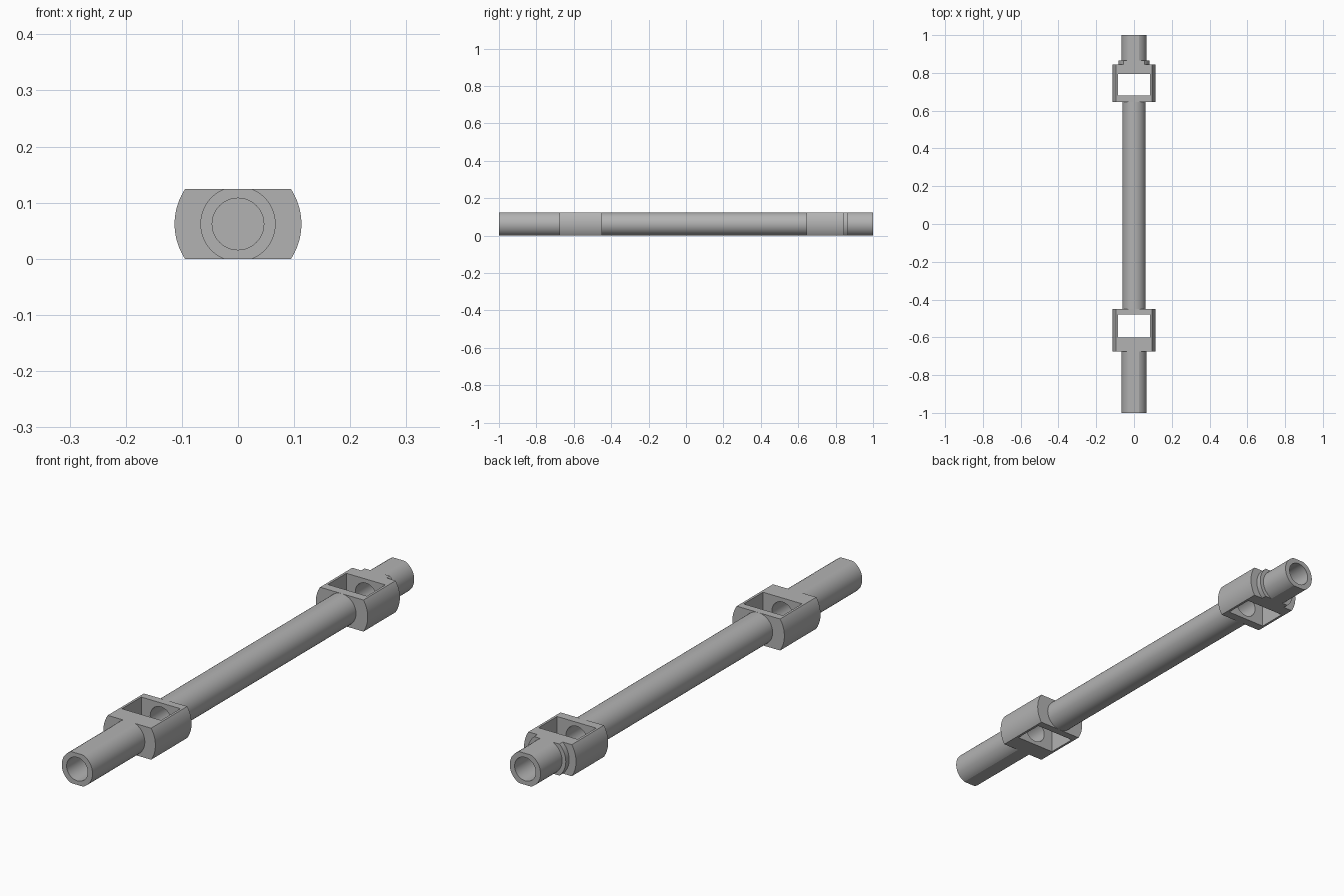
import bpy, bmesh, math

cube = bpy.data.objects.get("Cube")
if cube:
    bpy.data.objects.remove(cube)

HALF = 0.062          # half height of the whole shaft, also its axis height
BORE = 0.046

metal = bpy.data.materials.new("grey metal")
metal.use_nodes = True
metal.diffuse_color = (0.45, 0.45, 0.45, 1)
metal.node_tree.nodes["Principled BSDF"].inputs["Base Color"].default_value = (0.45, 0.45, 0.45, 1)


def link(name, bm):
    bmesh.ops.recalc_face_normals(bm, faces=bm.faces)
    mesh = bpy.data.meshes.new(name)
    bm.to_mesh(mesh)
    bm.free()
    mesh.materials.append(metal)
    obj = bpy.data.objects.new(name, mesh)
    bpy.context.collection.objects.link(obj)
    return obj


def bar(name, radius, y0, y1, steps=32):
    """Round bar along y, cut flat at the top and bottom limits."""
    limit = math.asin(min(1, HALF / radius))
    arc = [limit * (2 * i / steps - 1) for i in range(steps + 1)]
    side = [(radius * math.cos(a), radius * math.sin(a)) for a in arc]
    outline = side + [(-x, z) for x, z in reversed(side)]
    bm = bmesh.new()
    face = bm.faces.new([bm.verts.new((x, y0, z + HALF)) for x, z in outline])
    out = bmesh.ops.extrude_face_region(bm, geom=[face])["geom"]
    moved = [v for v in out if isinstance(v, bmesh.types.BMVert)]
    bmesh.ops.translate(bm, verts=moved, vec=(0, y1 - y0, 0))
    bmesh.ops.remove_doubles(bm, verts=bm.verts, dist=1e-5)
    return link(name, bm)


def window(y0, y1):
    bm = bmesh.new()
    bmesh.ops.create_cube(bm, size=1)
    bmesh.ops.scale(bm, verts=bm.verts, vec=(0.17, y1 - y0, 0.4))
    bmesh.ops.translate(bm, verts=bm.verts, vec=(0, (y0 + y1) / 2, HALF))
    return link("window_cutter", bm)


def cut(obj, cutters):
    for c in cutters:
        mod = obj.modifiers.new("cut", "BOOLEAN")
        mod.operation, mod.solver, mod.object = "DIFFERENCE", "EXACT", c
    graph = bpy.context.evaluated_depsgraph_get()
    mesh = bpy.data.meshes.new_from_object(obj.evaluated_get(graph))
    obj.modifiers.clear()
    obj.data = mesh


# Cutters: blind bores reaching through each window, and the windows
front_bore = bar("front_bore_cutter", BORE, -1.05, -0.35)
back_bore = bar("back_bore_cutter", BORE, 0.55, 1.05)
front_window = window(-0.6, -0.48)
back_window = window(0.68, 0.795)

# Parts along the axis: name, radius, start, end, cutters
layout = [
    ("front_tube", 0.067, -1.0, -0.675, [front_bore]),
    ("front_housing", 0.113, -0.675, -0.45, [front_bore, front_window]),
    ("middle_shaft", 0.062, -0.45, 0.645, [front_bore, back_bore]),
    ("back_housing", 0.113, 0.645, 0.845, [back_bore, back_window]),
    ("back_collar", 0.083, 0.845, 0.866, [back_bore]),
    ("back_tube", 0.067, 0.866, 1.0, [back_bore]),
]
parts = []
for name, radius, y0, y1, cutters in layout:
    part = bar(name, radius, y0, y1)
    cut(part, cutters)
    parts.append(part)

for c in (front_bore, back_bore, front_window, back_window):
    bpy.data.objects.remove(c)

# Smooth the round sides, keep the edges crisp
bpy.ops.object.select_all(action="DESELECT")
for part in parts:
    part.select_set(True)
bpy.context.view_layer.objects.active = parts[0]
bpy.ops.object.shade_smooth_by_angle(angle=math.radians(20))
